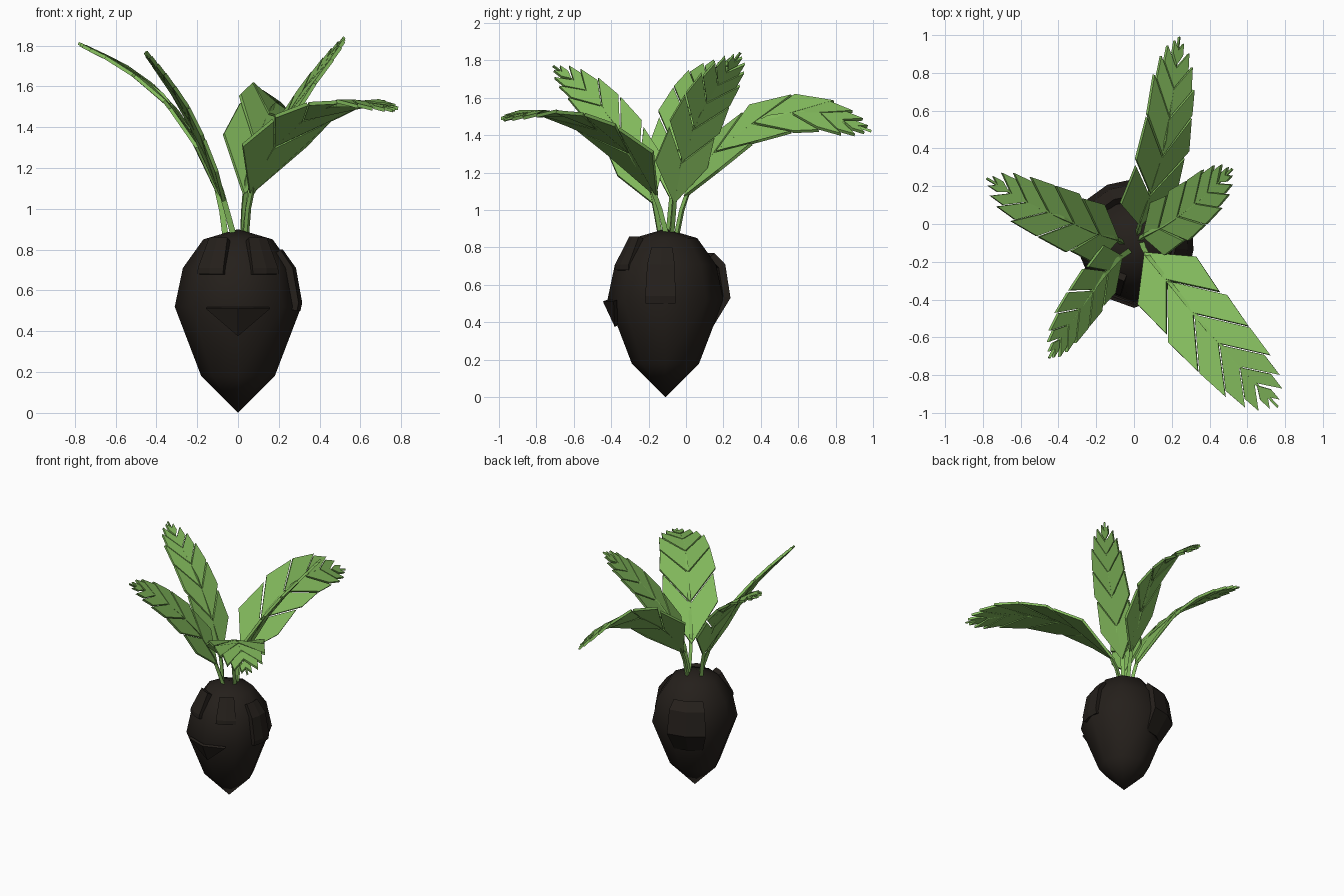
import bpy, math
from mathutils import Vector

if "Cube" in bpy.data.objects:
    bpy.data.objects.remove(bpy.data.objects["Cube"])


def material(name, rgb):
    m = bpy.data.materials.new(name)
    m.diffuse_color = (*rgb, 1)
    m.use_nodes = True
    m.node_tree.nodes["Principled BSDF"].inputs["Base Color"].default_value = m.diffuse_color
    return m


DARK = material("dark_skin", (0.018, 0.014, 0.011))
GREEN = material("leaf_green", (0.23, 0.5, 0.11))


def make(name, verts, faces, mat, thick=0, offset=0):
    me = bpy.data.meshes.new(name)
    me.from_pydata(verts, [], faces)
    me.materials.append(mat)
    me.validate()
    ob = bpy.data.objects.new(name, me)
    bpy.context.collection.objects.link(ob)
    if thick:
        s = ob.modifiers.new("thickness", 'SOLIDIFY')
        s.thickness, s.offset = thick, offset
    return ob


# Root bulb: eight-sided turned profile (radius, height)
CY, SIDES = -0.11, 8
PROFILE = [(0.18, 0.18), (0.31, 0.52), (0.27, 0.71), (0.17, 0.85)]


def around(r, z, deg):
    a = math.radians(deg)
    return Vector((r * math.cos(a), CY + r * math.sin(a), z))


verts = [around(r, z, 360 * i / SIDES) for r, z in PROFILE for i in range(SIDES)]
bottom, top = len(verts), len(verts) + 1
verts += [Vector((0, CY, 0)), Vector((0, CY, 0.9))]
faces = []
for i in range(SIDES):
    j = (i + 1) % SIDES
    for k in range(len(PROFILE) - 1):
        a, b = k * SIDES, (k + 1) * SIDES
        faces.append((a + i, a + j, b + j, b + i))
    last = (len(PROFILE) - 1) * SIDES
    faces += [(bottom, j, i), (last + i, last + j, top)]
bulb = make("root_bulb", verts, faces, DARK)
bpy.context.view_layer.objects.active = bulb
bulb.select_set(True)
bpy.ops.object.shade_smooth_by_angle(angle=math.radians(50))


# Peeling skin plates lying on the bulb
def bulb_radius(z):
    for (r0, z0), (r1, z1) in zip(PROFILE, PROFILE[1:]):
        if z <= z1:
            return r0 + (r1 - r0) * (z - z0) / (z1 - z0)
    return PROFILE[-1][0]


def plate(name, a0, a1, heights, lifts):
    am = (a0 + a1) / 2
    v = [around(bulb_radius(z) + d, z, a) for z, d in zip(heights, lifts)
         for a in (a0, am, a1)]
    f = [(3 * k + c, 3 * k + c + 1, 3 * k + c + 4, 3 * k + c + 3)
         for k in range(len(heights) - 1) for c in (0, 1)]
    make(name, v, f, DARK, 0.04, -1)


plate("back_plate", 90, 138, [0.38, 0.53, 0.71, 0.77], [0.0, 0.04, 0.05, 0.035])
plate("front_left_plate", 225, 255, [0.68, 0.71, 0.86], [0.005, 0.008, 0.03])
plate("front_right_plate", 285, 315, [0.68, 0.71, 0.86], [0.005, 0.008, 0.03])
plate("right_plate", -20, 10, [0.5, 0.54, 0.71, 0.8], [0.005, 0.01, 0.015, 0.015])
# Pointed front chip
make("front_chip", [around(0.31, 0.515, 240), around(0.325, 0.515, 270),
                    around(0.31, 0.515, 300), around(0.262, 0.38, 270)],
     [(0, 3, 1), (1, 3, 2)], DARK, 0.02, 0)


# Feathered leaves: midrib path, half width, reference direction across the blade
def leaf(name, path, half, across):
    pts = [Vector(p) for p in path]
    cum = [0]
    for a, b in zip(pts, pts[1:]):
        cum.append(cum[-1] + (b - a).length)
    length, ref = cum[-1], Vector(across)

    def rib(s):
        k = 0
        while k < len(pts) - 2 and s > cum[k + 1]:
            k += 1
        return pts[k] + (pts[k + 1] - pts[k]).normalized() * (s - cum[k])

    def at(t, v):
        s = t * length
        tan = (rib(s + 0.06) - rib(s - 0.06)).normalized()
        side = (ref - tan * ref.dot(tan)).normalized()
        return rib(s) + side * v

    verts, faces = [], []
    # leaflets: rib start, rib end, width factor
    rows = [(0.15, 0.36, 1.0), (0.36, 0.54, 1.0), (0.54, 0.69, 0.9),
            (0.69, 0.8, 0.7), (0.8, 0.88, 0.48), (0.89, 0.95, 0.2)]
    for t0, t1, w in rows:
        for sgn in (-1, 1):
            v = half * w
            sh = 1.25 * v / length
            gap = (t1 - t0) * 0.25
            q = [at(t0, 0), at(t0 + sh * 0.92 + gap, sgn * v),
                 at(t1 + sh, sgn * v * 0.9), at(t1 - gap * 0.2, 0)]
            n = len(verts)
            verts += q if sgn > 0 else q[::-1]
            faces.append((n, n + 1, n + 2, n + 3))
    make(name + "_blade", verts, faces, GREEN, 0.018)

    # three-sided stem and midrib
    steps, n = 10, 3
    sv, sf = [], []
    for i in range(steps + 1):
        t = i / steps
        r = 0.017 * (1 - 0.5 * t)
        c, e = at(t, 0), at(t, 1) - at(t, 0)
        tan = (rib(t * length + 0.05) - rib(t * length - 0.05)).normalized()
        up = tan.cross(e)
        for k in range(n):
            a = math.tau * k / n
            sv.append(c + e * r * math.cos(a) + up * r * math.sin(a))
    for i in range(steps):
        for k in range(n):
            a, b = i * n + k, i * n + (k + 1) % n
            sf.append((a, b, b + n, a + n))
    sf += [(2, 1, 0), tuple(steps * n + k for k in range(n))]
    make(name + "_stem", sv, sf, GREEN)


leaf("back_leaf", [(0.02, -0.05, 0.86), (0.03, 0.0, 1.1), (0.08, 0.15, 1.3), (0.16, 0.4, 1.49),
                   (0.2, 0.67, 1.53), (0.24, 0.99, 1.42)], 0.17, (0.77, 0, -0.64))
leaf("right_leaf", [(0.03, -0.08, 0.86), (0.06, -0.06, 1.1), (0.18, 0.0, 1.35),
                    (0.34, 0.12, 1.6), (0.43, 0.2, 1.72), (0.52, 0.29, 1.84)], 0.145,
     (-0.2, 1, 0))
leaf("left_leaf", [(-0.06, -0.1, 0.86), (-0.09, -0.08, 1.08), (-0.2, -0.05, 1.33),
                   (-0.38, 0.03, 1.57), (-0.58, 0.12, 1.71), (-0.78, 0.24, 1.81)], 0.16,
     (0.08, 1, 0))
leaf("front_left_leaf", [(-0.02, -0.14, 0.86), (-0.08, -0.18, 1.08), (-0.17, -0.28, 1.32),
                         (-0.28, -0.43, 1.53), (-0.37, -0.56, 1.66), (-0.45, -0.71, 1.77)],
     0.135, (-0.1, 1, 0))
leaf("front_right_leaf", [(0.04, -0.1, 0.86), (0.06, -0.16, 1.1), (0.2, -0.33, 1.35),
                          (0.4, -0.58, 1.5), (0.58, -0.78, 1.53), (0.76, -0.97, 1.48)],
     0.2, (0.78, 0.63, 0))
